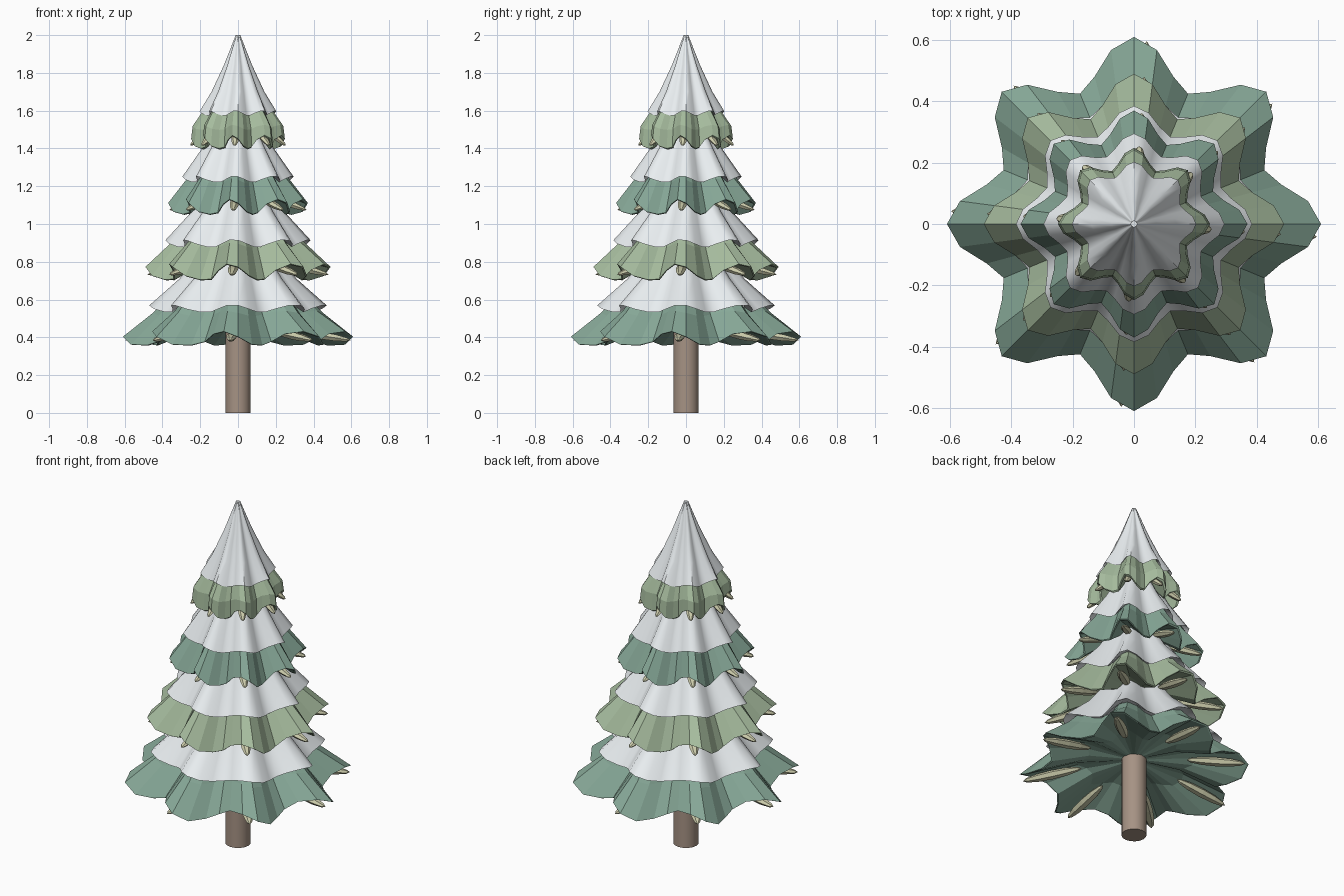
import bpy, bmesh, math
from mathutils import Matrix, Vector

if "Cube" in bpy.data.objects:
    bpy.data.objects.remove(bpy.data.objects["Cube"])

N = 48  # eight pleats, six facets each


def material(name, rgb):
    m = bpy.data.materials.new(name)
    m.diffuse_color = (*rgb, 1)
    m.use_nodes = True
    m.node_tree.nodes["Principled BSDF"].inputs["Base Color"].default_value = m.diffuse_color
    return m


DARK = material("dark_green", (0.24, 0.39, 0.31))
LIGHT = material("light_green", (0.38, 0.50, 0.34))
CREAM = material("cream_needles", (0.62, 0.62, 0.42))
SNOW = material("snow_white", (0.82, 0.86, 0.88))
BARK = material("bark_brown", (0.38, 0.29, 0.23))


def finish(bm, name, mat, smooth=None):
    bmesh.ops.recalc_face_normals(bm, faces=bm.faces)
    me = bpy.data.meshes.new(name)
    bm.to_mesh(me)
    bm.free()
    me.materials.append(mat)
    ob = bpy.data.objects.new(name, me)
    bpy.context.collection.objects.link(ob)
    if smooth:
        bpy.ops.object.select_all(action='DESELECT')
        ob.select_set(True)
        bpy.context.view_layer.objects.active = ob
        bpy.ops.object.shade_smooth_by_angle(angle=math.radians(smooth))
    return ob


def pleated(name, profile, mat, pleat, phase, smooth=None):
    """Closed lathe with eight pleats; profile rows are (tip radius, z, hem wave).
    The hem wave peaks slightly to one side of each tip, so the tips look twisted."""
    bm = bmesh.new()
    rings = []
    for r, z, wave in profile:
        ring = []
        for i in range(N):
            a = 2 * math.pi * i / N
            rr = r * (1 - pleat + pleat * math.cos(8 * a))
            w = max(-0.75, math.cos(8 * (a + math.radians(phase))))
            ring.append(bm.verts.new((rr * math.cos(a), rr * math.sin(a), z + wave * w)))
        rings.append(ring)
    for lo, hi in zip(rings, rings[1:]):
        for i in range(N):
            j = (i + 1) % N
            bm.faces.new((lo[i], lo[j], hi[j], hi[i]))
    bm.faces.new(rings[0])
    bm.faces.new(rings[-1])
    return finish(bm, name, mat, smooth)


def needles(name, radius, z, length, rise, width):
    """Slim pale leaves tucked under the raised side of every pleat."""
    bm = bmesh.new()
    for k in range(8):
        a = k * math.pi / 4 - math.radians(4)
        m = (Matrix.Rotation(a, 4, 'Z') @ Matrix.Translation(Vector((radius, 0, z)))
             @ Matrix.Rotation(rise, 4, 'Y')
             @ Matrix.Diagonal((length / 2, width, width * 0.75, 1))
             @ Matrix.Rotation(math.pi / 2, 4, 'Y'))
        bmesh.ops.create_uvsphere(bm, u_segments=6, v_segments=6, radius=1, matrix=m)
    finish(bm, name, CREAM)


# Trunk
bm = bmesh.new()
bmesh.ops.create_cone(bm, cap_ends=True, segments=16, radius1=0.067, radius2=0.067,
                      depth=0.6, matrix=Matrix.Translation((0, 0, 0.3)))
finish(bm, "trunk", BARK, 30)

# Branch tiers: underside centre, underside, hem, shoulder, hidden top
tiers = [
    (DARK, 9, [(.06, .46, 0), (.33, .45, .02), (.6, .388, .042), (.61, .39, .042),
               (.45, .525, .015), (.26, .73, 0), (.1, .92, 0)]),
    (LIGHT, 6, [(.06, .82, 0), (.26, .81, .02), (.48, .737, .048), (.49, .741, .048),
                (.36, .885, .015), (.2, 1.08, 0), (.08, 1.25, 0)]),
    (DARK, 7, [(.06, 1.17, 0), (.2, 1.16, .02), (.36, 1.082, .045), (.37, 1.086, .045),
               (.275, 1.225, .015), (.15, 1.42, 0), (.06, 1.55, 0)]),
    (LIGHT, 7, [(.05, 1.52, 0), (.14, 1.5, .02), (.235, 1.425, .04), (.248, 1.43, .04),
                (.24, 1.51, .015), (.185, 1.6, 0), (.05, 1.83, 0)]),
]
for n, (mat, phase, prof) in enumerate(tiers, 1):
    pleated(f"branch_tier_{n}", prof, mat, 0.123, phase)

# Snow layers lying on each tier
snow = [
    [(.42, .575, .022), (.47, .55, .022), (.31, .71, 0), (.19, .86, 0), (.09, .98, 0)],
    [(.335, .925, .022), (.385, .895, .022), (.25, 1.06, 0), (.15, 1.21, 0), (.07, 1.32, 0)],
    [(.255, 1.265, .018), (.295, 1.235, .018), (.19, 1.4, 0), (.11, 1.54, 0), (.05, 1.65, 0)],
    [(.17, 1.61, .012), (.203, 1.585, .014), (.14, 1.7, 0), (.075, 1.84, 0), (.012, 2.0, 0)],
]
for n, prof in enumerate(snow, 1):
    pleated(f"snow_layer_{n}", prof, SNOW, 0.1, 4, 50)

# Pale needles under the pleats
for n, spec in enumerate([(.44, .41, .32, .16, .03), (.35, .765, .27, .25, .028),
                          (.265, 1.11, .21, .35, .025), (.2, 1.46, .14, .7, .022)], 1):
    needles(f"needles_{n}", *spec)
